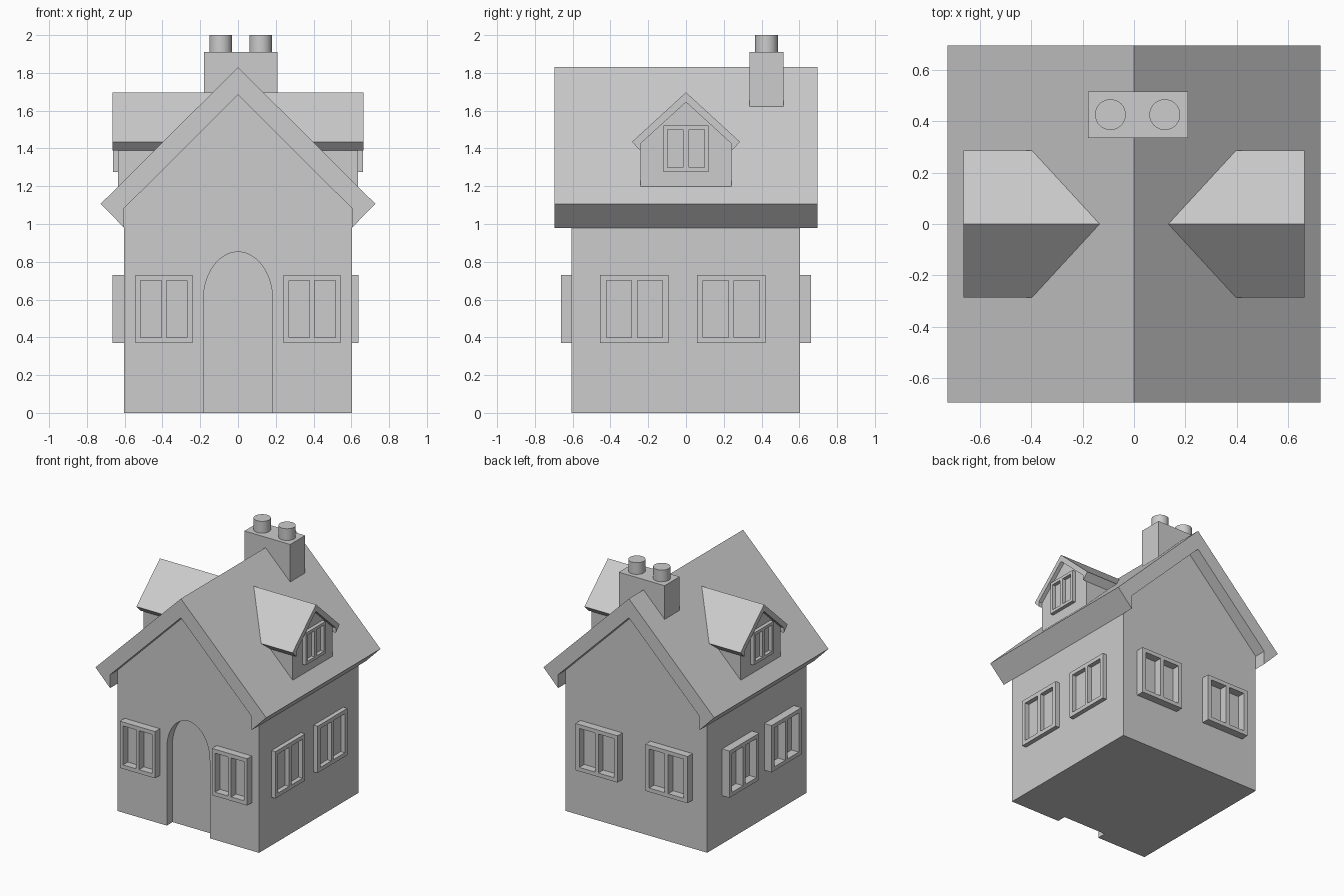
import bpy, bmesh, math
from mathutils import Vector

cube = bpy.data.objects.get("Cube")
if cube:
    bpy.data.objects.remove(cube, do_unlink=True)

# One plain grey for the whole house
grey = bpy.data.materials.new("plain_grey")
grey.use_nodes = True
color = (0.604, 0.604, 0.604, 1)
grey.diffuse_color = color
grey.node_tree.nodes["Principled BSDF"].inputs["Base Color"].default_value = color


def finish(bm, name):
    bmesh.ops.recalc_face_normals(bm, faces=bm.faces)
    mesh = bpy.data.meshes.new(name)
    bm.to_mesh(mesh)
    bm.free()
    mesh.materials.append(grey)
    obj = bpy.data.objects.new(name, mesh)
    bpy.context.collection.objects.link(obj)
    return obj


def place(axis, depth, u, v):
    """Point at height v, u across the facade, depth along the given axis."""
    return Vector((depth, u, v)) if axis == "x" else Vector((u, depth, v))


def prism(name, axis, profile, start, end):
    bm = bmesh.new()
    face = bm.faces.new([bm.verts.new(place(axis, start, u, v)) for u, v in profile])
    out = bmesh.ops.extrude_face_region(bm, geom=[face])["geom"]
    verts = [g for g in out if isinstance(g, bmesh.types.BMVert)]
    bmesh.ops.translate(bm, verts=verts, vec=place(axis, end - start, 0, 0))
    # extruding may consume the first cap, so close it again if needed
    bmesh.ops.holes_fill(bm, edges=[e for e in bm.edges if e.is_boundary])
    return finish(bm, name)


def mirrored(half):
    """Close a half profile, listed from the middle outwards, across u = 0."""
    return half + [(-u, v) for u, v in reversed(half) if u > 0]


def window(name, axis, wall, face, us, vs):
    """Raised frame with two open panes; us and vs are the bar edges."""
    bm = bmesh.new()
    grid = [[bm.verts.new(place(axis, wall, u, v)) for v in vs] for u in us]
    cells = []
    for i in range(len(us) - 1):
        for j in range(len(vs) - 1):
            if not (i in (1, 3) and j == 1):
                cells.append(bm.faces.new((grid[i][j], grid[i + 1][j],
                                           grid[i + 1][j + 1], grid[i][j + 1])))
    out = bmesh.ops.extrude_face_region(bm, geom=cells)["geom"]
    verts = [g for g in out if isinstance(g, bmesh.types.BMVert)]
    bmesh.ops.translate(bm, verts=verts, vec=place(axis, face - wall, 0, 0))
    return finish(bm, name)


def bars(center, width, border, mullion):
    h, m = width / 2, mullion / 2
    return [center + d for d in (-h, border - h, -m, m, h - border, h)]


# Walls with gable ends
walls = prism("walls", "y", mirrored([(0, 1.7), (0.603, 1.1), (0.603, 0)]), -0.605, 0.603)

# Arched door recess cut into the front
arch = [(0.183 * math.cos(math.pi * i / 24), 0.6 + 0.252 * math.sin(math.pi * i / 24))
        for i in range(25)]
cutter = prism("door_cutter", "y", [(0.183, -0.1)] + arch + [(-0.183, -0.1)], -0.8, -0.535)
cutter.hide_render = True
cut = walls.modifiers.new("door_recess", "BOOLEAN")
cut.operation, cut.solver, cut.object = "DIFFERENCE", "EXACT", cutter
bpy.context.view_layer.objects.active = walls
bpy.ops.object.modifier_apply(modifier=cut.name)
bpy.data.objects.remove(cutter, do_unlink=True)

# Main roof: an angled shell with square-cut eaves
shell = [(0, 1.83), (0.727, 1.107), (0.603, 0.98), (0.603, 1.083), (0, 1.683)]
left_half = [(-u, v) for u, v in shell]
prism("main_roof", "y", shell[:4] + [shell[4]] + left_half[3:0:-1], -0.695, 0.695)

# Dormers on both roof slopes
dormer_shell = [(0, 1.697), (0.286, 1.435), (0.241, 1.388), (0.241, 1.425), (0, 1.645)]
dormer_left = [(-u, v) for u, v in dormer_shell]
pane_rows = [0.37, 0.4, 0.7, 0.73]
for side, word, frame_x in ((1, "left", 0.637), (-1, "right", -0.665)):
    prism(f"{word}_dormer_walls", "x", mirrored([(0, 1.65), (0.241, 1.43), (0.241, 1.1)]),
          side * 0.25, side * 0.635)
    prism(f"{word}_dormer_roof", "x", dormer_shell + dormer_left[3:0:-1],
          side * 0.1, side * 0.665)
    window(f"{word}_dormer_window", "x", side * 0.63, side * 0.662,
           bars(0, 0.24, 0.022, 0.03), [1.275, 1.298, 1.5, 1.522])
    # Side windows
    for label, y in (("front", -0.273), ("back", 0.24)):
        window(f"{word}_{label}_side_window", "x", side * 0.6, frame_x,
               bars(y, 0.362, 0.032, 0.03), pane_rows)
    # Front and back windows
    window(f"{word}_front_window", "y", -0.6, -0.663,
           bars(side * 0.392, 0.3, 0.027, 0.028), pane_rows)
    window(f"{word}_back_window", "y", 0.6, 0.663,
           bars(side * 0.298, 0.358, 0.032, 0.03), pane_rows)

# Chimney stack and two round pots
prism("chimney", "y", [(-0.18, 1.55), (0.21, 1.55), (0.21, 1.91), (-0.18, 1.91)], 0.335, 0.517)
for word, x in (("right", -0.092), ("left", 0.12)):
    bpy.ops.mesh.primitive_cylinder_add(vertices=32, radius=0.06, depth=0.11,
                                        location=(x, 0.426, 1.945))
    pot = bpy.context.object
    pot.name = f"{word}_chimney_pot"
    pot.data.materials.append(grey)
    bpy.ops.object.shade_smooth_by_angle()
